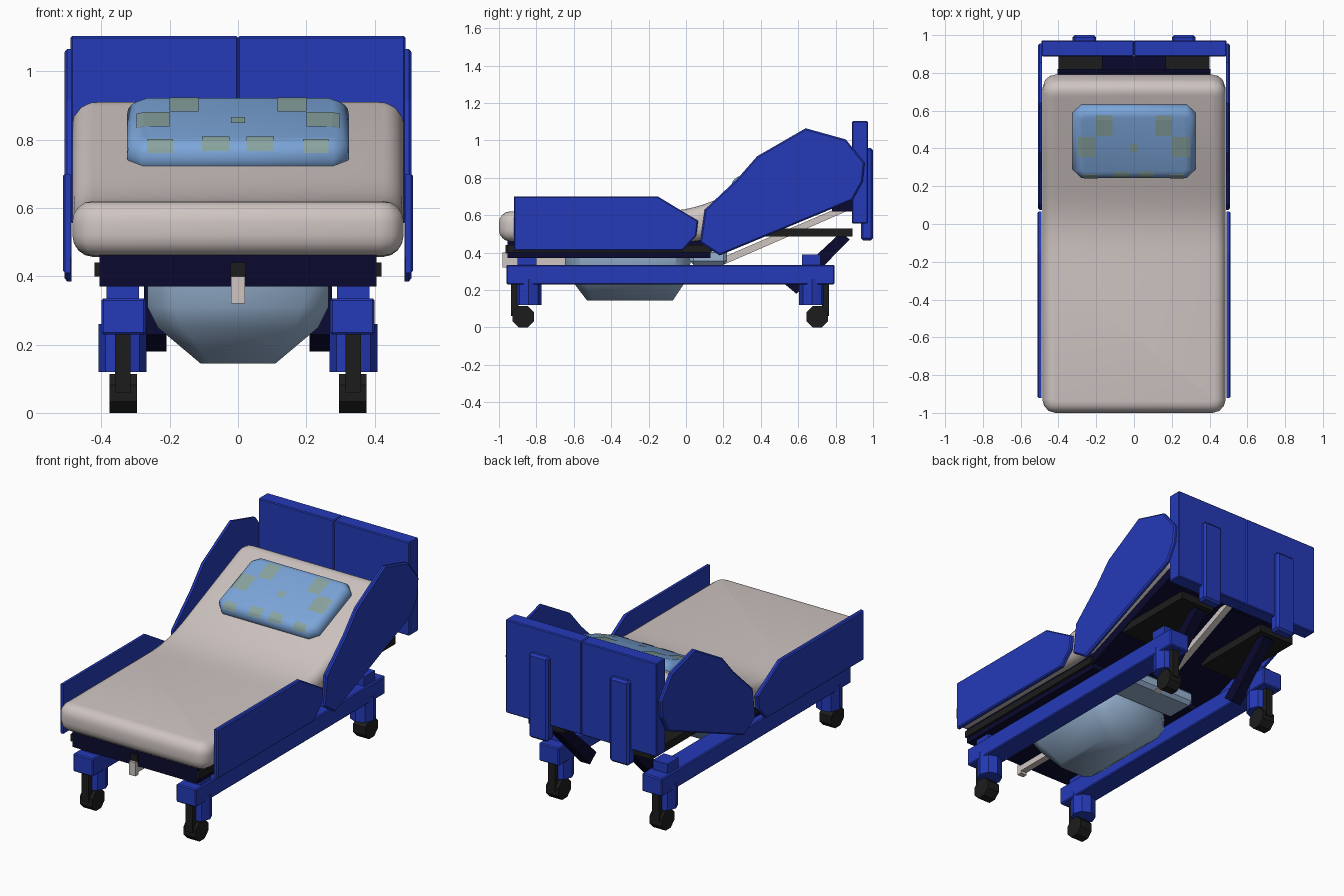
import bpy, bmesh, math
from mathutils import Vector, Matrix
from mathutils.bvhtree import BVHTree

if "Cube" in bpy.data.objects:
    bpy.data.objects.remove(bpy.data.objects["Cube"])


def mat(name, c):
    m = bpy.data.materials.new(name)
    m.diffuse_color = (*c, 1)
    m.use_nodes = True
    m.node_tree.nodes["Principled BSDF"].inputs["Base Color"].default_value = m.diffuse_color
    return m


BLUE = mat("royal blue", (0.018, 0.042, 0.48))
NAVY = mat("dark navy", (0.003, 0.003, 0.028))
BLACK = mat("soft black", (0.012, 0.012, 0.012))
BEIGE = mat("warm grey", (0.62, 0.555, 0.535))
SKY = mat("pillow blue", (0.2, 0.38, 0.7))
PATCH = mat("patch green grey", (0.25, 0.37, 0.35))
PALE = mat("pale steel blue", (0.31, 0.45, 0.64))


def finish(bm, name, m, smooth=False):
    bmesh.ops.recalc_face_normals(bm, faces=bm.faces)
    me = bpy.data.meshes.new(name)
    bm.to_mesh(me)
    bm.free()
    me.materials.append(m)
    ob = bpy.data.objects.new(name, me)
    bpy.context.collection.objects.link(ob)
    if smooth:
        bpy.context.view_layer.objects.active = ob
        ob.select_set(True)
        bpy.ops.object.shade_smooth_by_angle(angle=math.radians(45))
        ob.select_set(False)
    return ob


def add_box(bm, x, y, z):
    mtx = Matrix.Translation(((x[0] + x[1]) / 2, (y[0] + y[1]) / 2, (z[0] + z[1]) / 2)) \
        @ Matrix.Diagonal((x[1] - x[0], y[1] - y[0], z[1] - z[0], 1))
    return bmesh.ops.create_cube(bm, size=1, matrix=mtx)


def box(name, m, x, y, z, both=False, bevel=0.0):
    """Box from min/max ranges, optionally mirrored in x."""
    for s in ((1, -1) if both else (1,)):
        bm = bmesh.new()
        add_box(bm, sorted((s * x[0], s * x[1])), y, z)
        if bevel:
            bmesh.ops.bevel(bm, geom=bm.edges[:], offset=bevel, segments=1, affect='EDGES')
        finish(bm, name + ("_left" if s < 0 else ""), m)


def plate(name, m, pts, x0, x1, bevel=0.0):
    """Side profile in (y, z) given thickness in x, on both sides."""
    for s in (1, -1):
        bm = bmesh.new()
        f = bm.faces.new([bm.verts.new((s * x0, y, z)) for y, z in pts])
        r = bmesh.ops.extrude_face_region(bm, geom=[f])
        vs = [v for v in r["geom"] if isinstance(v, bmesh.types.BMVert)]
        bmesh.ops.translate(bm, verts=vs, vec=(s * (x1 - x0), 0, 0))
        if bevel:
            es = [e for e in bm.edges if all(v in vs for v in e.verts)]
            bmesh.ops.bevel(bm, geom=es, offset=bevel, segments=1, affect='EDGES')
        finish(bm, name + ("_left" if s < 0 else "_right"), m)


def soft_box(hx, hy, hz, corner, edge, cseg, eseg):
    """Box with rounded plan corners and rounded top and bottom rims."""
    bm = bmesh.new()
    add_box(bm, (-hx, hx), (-hy, hy), (-hz, hz))
    up = [e for e in bm.edges if abs(e.verts[0].co.z - e.verts[1].co.z) > hz]
    bmesh.ops.bevel(bm, geom=up, offset=corner, segments=cseg, profile=0.5, affect='EDGES')
    rim = [e for e in bm.edges if abs(e.verts[0].co.z - e.verts[1].co.z) < 1e-5]
    bmesh.ops.bevel(bm, geom=rim, offset=edge, segments=eseg, profile=0.5, affect='EDGES')
    return bm


def cylinder(name, m, r, depth, sides, loc, axis, turn=0):
    bm = bmesh.new()
    rot = Matrix.Rotation(math.pi / 2, 4, 'Y') if axis == 'X' else Matrix.Identity(4)
    bmesh.ops.create_cone(bm, cap_ends=True, segments=sides, radius1=r, radius2=r, depth=depth,
                          matrix=Matrix.Translation(loc) @ rot @ Matrix.Rotation(turn, 4, 'Z'))
    return finish(bm, name, m)


# Mattress: rounded slab bent upwards towards the head
HALF = 0.915
bm = soft_box(0.485, HALF, 0.08, 0.07, 0.06, 3, 4)
for i in range(14):
    y = -0.2 + i * 0.05
    bmesh.ops.bisect_plane(bm, geom=bm.verts[:] + bm.edges[:] + bm.faces[:],
                           plane_co=(0, y, 0), plane_no=(0, 1, 0))


def bend(s):
    t = min(1, max(0, (s + 0.2) / 0.45))
    t = t * t * (3 - 2 * t)
    return t, t * math.radians(23)


N = 400
path, py, pz = [], -1.0, 0.54
for i in range(N + 1):
    path.append((py, pz))
    a = bend(-1 + i * 2 * HALF / N)[1]
    py += math.cos(a) * 2 * HALF / N
    pz += math.sin(a) * 2 * HALF / N
for v in bm.verts:
    s = v.co.y + HALF - 1
    t, a = bend(s)
    k = min(N, max(0, round((s + 1) / (2 * HALF) * N)))
    w = v.co.z * (1 + (0.45 * t if v.co.z < 0 else 0))
    v.co.y = path[k][0] - w * math.sin(a)
    v.co.z = path[k][1] + w * math.cos(a)
finish(bm, "mattress", BEIGE, True)

# Pillow with thin patches laid onto its surface
tilt = Matrix.Translation((0, 0.44, 0.81)) @ Matrix.Rotation(math.radians(21.5), 4, 'X')
bm = soft_box(0.325, 0.205, 0.055, 0.045, 0.05, 1, 4)
tree = BVHTree.FromBMesh(bm)
bm.transform(tilt)
finish(bm, "pillow", SKY, True)


def patch(x, v, n=5):
    bm = bmesh.new()
    rows = []
    for i in range(n + 1):
        row = []
        for j in range(n + 1):
            p = Vector((x[0] + (x[1] - x[0]) * i / n, v[0] + (v[1] - v[0]) * j / n, 1))
            hit, nor = tree.ray_cast(p, Vector((0, 0, -1)))[:2]
            row.append(bm.verts.new(hit + nor * 0.003))
        rows.append(row)
    for i in range(n):
        for j in range(n):
            bm.faces.new((rows[i][j], rows[i + 1][j], rows[i + 1][j + 1], rows[i][j + 1]))
    bm.transform(tilt)
    finish(bm, "pillow_patch", PATCH)


for s in (1, -1):
    for a, b, lo, hi in ((0.115, 0.2, 0.05, 0.165), (0.2, 0.295, -0.07, 0.045),
                         (0.19, 0.265, -0.2, -0.165), (0.025, 0.105, -0.197, -0.15)):
        patch((s * a, s * b), (lo, hi))
patch((-0.02, 0.02), (-0.04, 0.005))

# Headboard halves and rear supports
box("headboard", BLUE, (0.0, 0.49), (0.888, 0.972), (0.555, 1.103), both=True, bevel=0.005)
box("headboard_support", BLUE, (0.2, 0.325), (0.935, 1.0), (0.465, 0.96), both=True, bevel=0.012)

# Side rails
plate("foot_side_rail", BLUE, [(-0.92, 0.41), (-0.02, 0.41), (0.055, 0.49), (0.065, 0.57),
                               (-0.15, 0.70), (-0.92, 0.70)], 0.49, 0.512, 0.006)
plate("head_side_rail", BLUE, [(0.18, 0.385), (0.89, 0.68), (0.945, 0.78), (0.955, 0.88),
                               (0.855, 1.005), (0.64, 1.065), (0.38, 0.915), (0.275, 0.795),
                               (0.10, 0.63), (0.075, 0.455)], 0.487, 0.508, 0.008)

# Deck under the mattress
box("foot_deck", NAVY, (-0.405, 0.405), (-0.955, 0.13), (0.37, 0.465))
box("deck_edge_bar", BLACK, (0.404, 0.42), (-0.955, 0.13), (0.40, 0.44), both=True)
plate("head_deck", NAVY, [(0.12, 0.40), (0.82, 0.67), (0.80, 0.72), (0.10, 0.45)], 0.0, 0.405)
box("head_deck_end", NAVY, (-0.17, 0.17), (0.78, 0.888), (0.62, 0.68))
box("head_support_bar", BLACK, (0.17, 0.4), (0.38, 0.89), (0.485, 0.53), both=True)

# Diagonal struts under the head end
plate("head_strut", NAVY, [(0.53, 0.23), (0.59, 0.18), (0.875, 0.47), (0.83, 0.51)], 0.21, 0.275)

# Foot handle and centre rods
box("foot_handle", BEIGE, (-0.02, 0.02), (-0.98, -0.95), (0.32, 0.40))
box("foot_handle_cap", BLACK, (-0.022, 0.022), (-0.965, -0.93), (0.395, 0.44))
box("foot_rod", BEIGE, (-0.02, 0.02), (-0.96, -0.6), (0.335, 0.37))
plate("head_rod", BEIGE, [(0.2, 0.335), (0.89, 0.635), (0.885, 0.67), (0.185, 0.37)], 0.0, 0.02)

# Pale motor trough hanging under the deck
bm = bmesh.new()
rings = []
for z, hx, y0, y1 in ((0.145, 0.11, -0.53, -0.07), (0.25, 0.235, -0.61, 0.0),
                      (0.31, 0.265, -0.645, 0.02), (0.42, 0.265, -0.65, 0.03)):
    c = hx * 0.3
    pts = [(hx, y0 + c), (hx, y1 - c), (hx - c, y1), (c - hx, y1),
           (-hx, y1 - c), (-hx, y0 + c), (c - hx, y0), (hx - c, y0)]
    rings.append([bm.verts.new((x, y, z)) for x, y in pts])
for lo, hi in zip(rings, rings[1:]):
    for i in range(8):
        bm.faces.new((lo[i], lo[(i + 1) % 8], hi[(i + 1) % 8], hi[i]))
bm.faces.new(rings[0])
bm.faces.new(rings[-1])
finish(bm, "motor_trough", PALE, True)
box("motor_cover", PALE, (-0.25, 0.25), (0.02, 0.22), (0.335, 0.42), bevel=0.02)

# Base rails, posts, corner housings and castors
box("base_rail", BLUE, (0.27, 0.4), (-0.96, 0.795), (0.23, 0.335), both=True, bevel=0.006)
for end, hy, py, wy, fy in (("foot", -0.842, -0.85, -0.87, (-0.935, -0.895)),
                            ("head", 0.675, 0.67, 0.702, (0.728, 0.765))):
    box(end + "_post", BLUE, (0.29, 0.385), (py - 0.05, py + 0.05), (0.33, 0.39), both=True)
    box(end + "_castor_fork", BLACK, (0.315, 0.36), fy, (0.06, 0.235), both=True)
    for s in (1, -1):
        cylinder(end + "_corner_housing", BLUE, 0.07, 0.14, 8, (s * 0.338, hy, 0.19), 'Z')
        cylinder(end + "_castor_wheel", BLACK, 0.062, 0.08, 8, (s * 0.336, wy, 0.0573), 'X', math.pi / 8)
